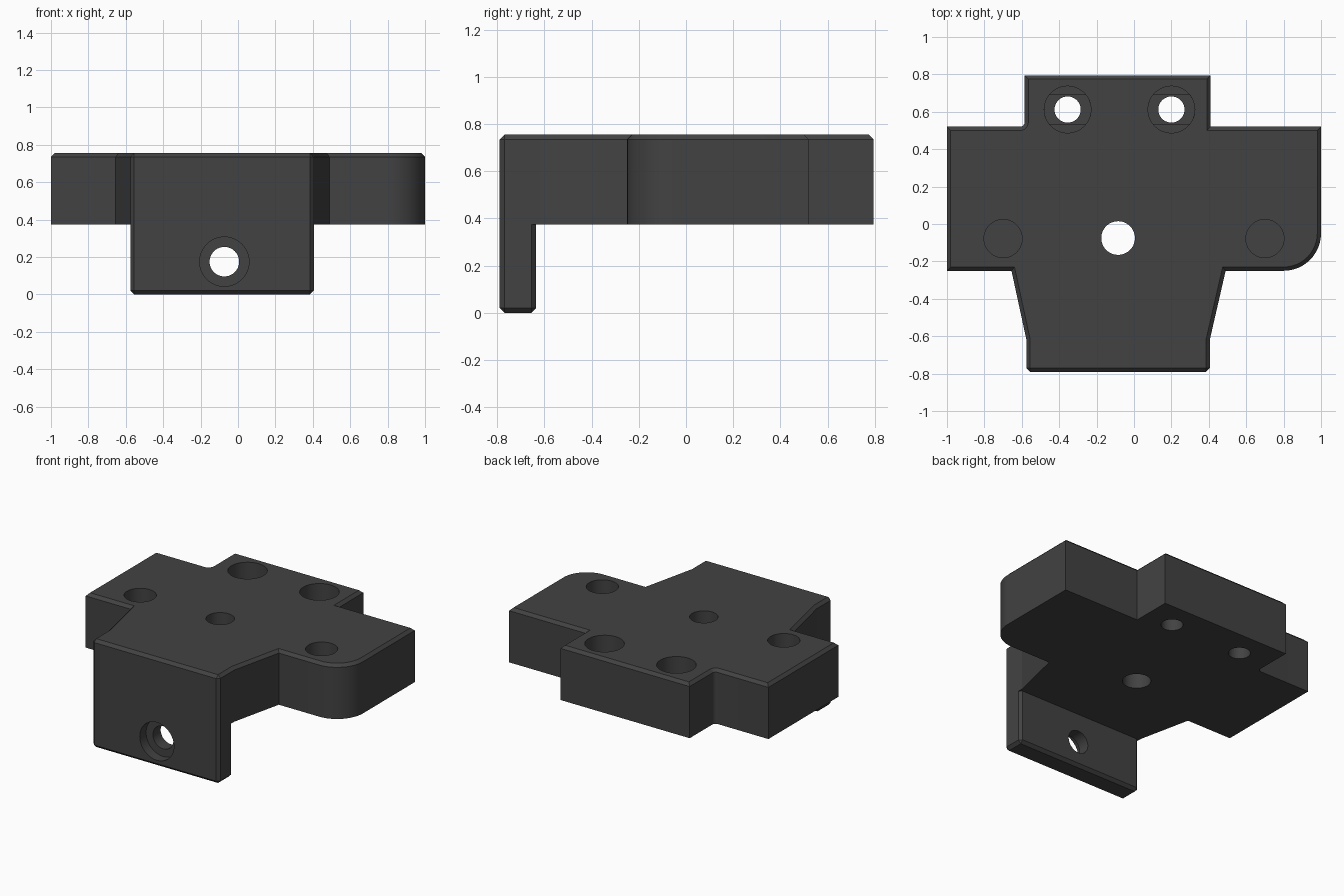
import bpy, bmesh, math
from mathutils import Vector, Matrix

if "Cube" in bpy.data.objects:
    bpy.data.objects.remove(bpy.data.objects["Cube"])

TOP, UNDER, CHAMFER = 0.755, 0.375, 0.02
FRONT, FLANGE_BACK = -0.79, -0.635

dark = bpy.data.materials.new("dark grey plastic")
dark.diffuse_color = (0.055, 0.055, 0.055, 1)
dark.use_nodes = True
dark.node_tree.nodes["Principled BSDF"].inputs["Base Color"].default_value = dark.diffuse_color


def arc(cx, cy, r, start, end, steps):
    angles = [math.radians(start + (end - start) * i / steps) for i in range(steps + 1)]
    return [(cx + r * math.cos(a), cy + r * math.sin(a)) for a in angles]


def prism(bm, outline, z0, z1):
    base = bm.faces.new([bm.verts.new((x, y, z0)) for x, y in outline])
    moved = bmesh.ops.extrude_face_region(bm, geom=[base], use_keep_orig=True)["geom"]
    bmesh.ops.translate(bm, vec=(0, 0, z1 - z0),
                        verts=[g for g in moved if isinstance(g, bmesh.types.BMVert)])
    bmesh.ops.recalc_face_normals(bm, faces=bm.faces[:])


def make_object(name, bm):
    mesh = bpy.data.meshes.new(name)
    bm.to_mesh(mesh)
    bm.free()
    mesh.materials.append(dark)
    obj = bpy.data.objects.new(name, mesh)
    bpy.context.collection.objects.link(obj)
    return obj


# Bracket outline: front flange, flared neck, wings, rear tab
outline = [(-0.575, FRONT), (0.405, FRONT), (0.405, -0.62), (0.49, -0.25)]
outline += arc(0.80, -0.05, 0.20, -90, 0, 12)
outline += [(1, 0.52), (0.41, 0.52), (0.41, 0.795), (-0.585, 0.795)]
outline += arc(-0.61, 0.545, 0.025, 0, -90, 10)
outline += [(-1, 0.52), (-1, -0.25), (-0.655, -0.25), (-0.575, -0.62)]

bm = bmesh.new()
prism(bm, outline, UNDER, TOP)

# Front flange pulled down from the underside
bmesh.ops.bisect_plane(bm, geom=bm.verts[:] + bm.edges[:] + bm.faces[:], dist=1e-5,
                       plane_co=(0, FLANGE_BACK, 0), plane_no=(0, 1, 0))
foot = [f for f in bm.faces if f.normal.z < -0.9 and f.calc_center_median().y < FLANGE_BACK]
moved = bmesh.ops.extrude_face_region(bm, geom=foot)["geom"]
bmesh.ops.translate(bm, vec=(0, 0, -UNDER),
                    verts=[g for g in moved if isinstance(g, bmesh.types.BMVert)])
bmesh.ops.recalc_face_normals(bm, faces=bm.faces[:])
bmesh.ops.dissolve_limit(bm, angle_limit=0.01, verts=bm.verts[:], edges=bm.edges[:])


# Chamfers on the top rim, the foot and the flange's upright edges
def chamfered(e):
    a, b = e.verts[0].co, e.verts[1].co
    if abs(a.z - b.z) < 1e-4:
        return a.z > TOP - 1e-3 or a.z < 1e-3
    return max(a.y, b.y) < FLANGE_BACK + 0.001


bmesh.ops.bevel(bm, geom=[e for e in bm.edges if chamfered(e)], offset=CHAMFER,
                offset_type='OFFSET', segments=1, profile=0.5, affect='EDGES')
bracket = make_object("mounting_bracket", bm)
bpy.context.view_layer.objects.active = bracket
bracket.select_set(True)


def drill(x, y, r, z0, z1, half_width=None, axis='Z'):
    """Cut a round hole, optionally narrowed to a slot, along z or y."""
    w = half_width or r
    pts = [(px, max(-w, min(w, py))) for px, py in arc(0, 0, r, 0, 360, 48)[:-1]]
    cutter_bm = bmesh.new()
    prism(cutter_bm, pts, z0, z1)
    if axis == 'Y':
        turn = Matrix.Rotation(math.radians(-90), 4, 'X')
        cutter_bm.transform(Matrix.Translation(Vector((x, 0, y))) @ turn)
    else:
        cutter_bm.transform(Matrix.Translation(Vector((x, y, 0))))
    cutter = make_object("hole_cutter", cutter_bm)
    cutter.hide_render = True
    mod = bracket.modifiers.new("hole", 'BOOLEAN')
    mod.operation, mod.solver, mod.object = 'DIFFERENCE', 'EXACT', cutter
    bpy.ops.object.modifier_apply(modifier=mod.name)
    bpy.data.objects.remove(cutter)


# Rear screw holes: counterbore, shallow bridging slot, through hole
for x in (-0.355, 0.20):
    drill(x, 0.612, 0.125, 0.55, 0.90)
    drill(x, 0.612, 0.1249, 0.53, 0.60, half_width=0.08)
    drill(x, 0.612, 0.07, 0.20, 0.90)

# Blind pockets in the wings and the centre through hole
for x in (-0.70, 0.70):
    drill(x, -0.078, 0.102, 0.52, 0.90)
drill(-0.085, -0.075, 0.09, 0.20, 0.90)

# Flange screw hole with counterbore on the front
drill(-0.073, 0.175, 0.132, -0.90, -0.72, axis='Y')
drill(-0.073, 0.175, 0.079, -0.90, -0.50, axis='Y')

bpy.ops.object.shade_smooth_by_angle(angle=math.radians(10))
